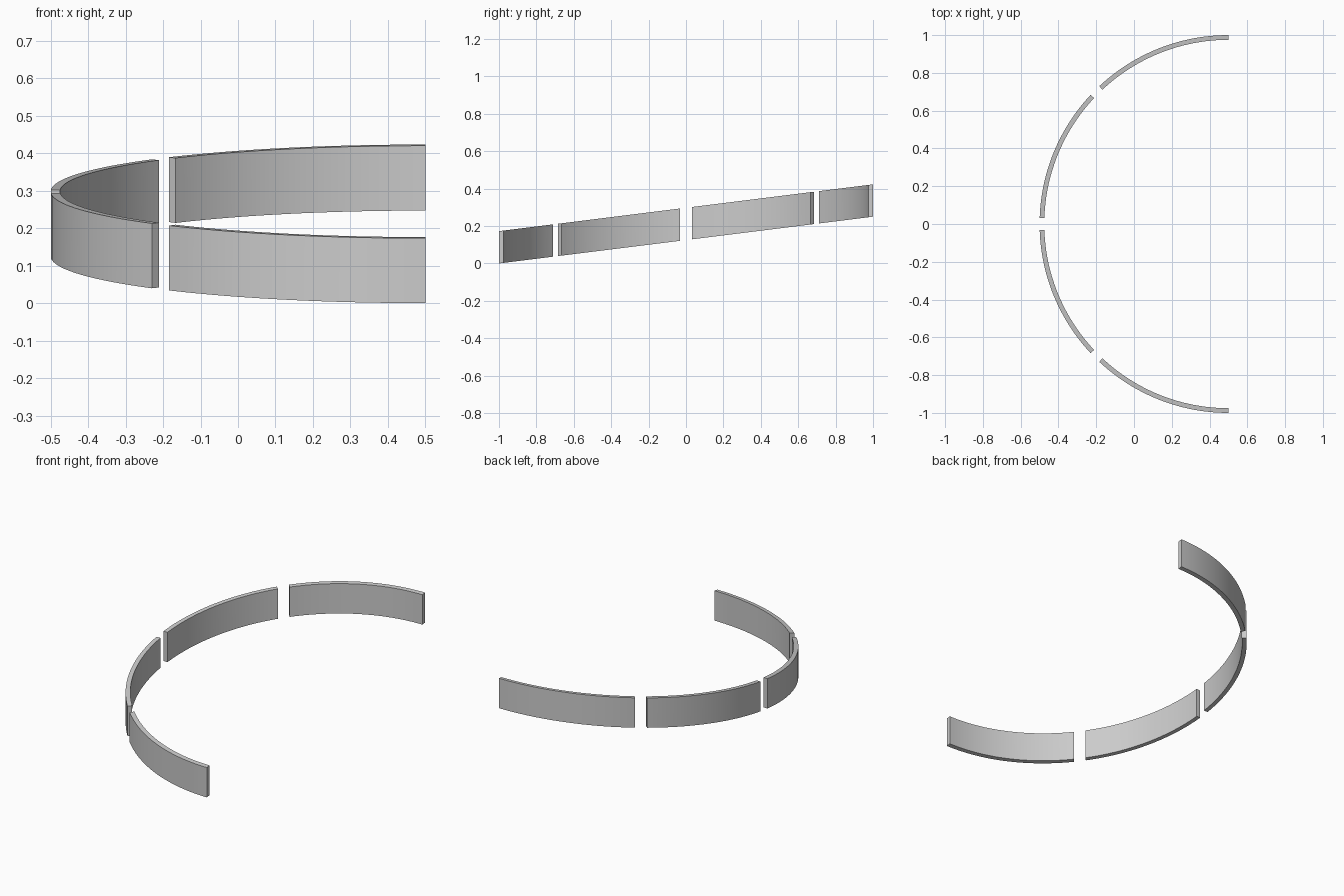
import bpy, bmesh, math

if "Cube" in bpy.data.objects:
    bpy.data.objects.remove(bpy.data.objects["Cube"])

R_OUT, R_IN, HEIGHT, SLOPE, CX = 1.0, 0.975, 0.173, 0.125, 0.5
GAP = 1.85   # half gap between panels, degrees
STEPS = 24


def curved_panel(name, a0, a1):
    """Arc-shaped band rising evenly from front to back."""
    bm = bmesh.new()
    rings = []
    for i in range(STEPS + 1):
        a = math.radians(a0 + (a1 - a0) * i / STEPS)
        ring = []
        for r, h in ((R_OUT, 0), (R_OUT, HEIGHT), (R_IN, HEIGHT), (R_IN, 0)):
            y = r * math.sin(a)
            ring.append(bm.verts.new((CX + r * math.cos(a), y, SLOPE * (y + 1) + h)))
        rings.append(ring)
    for p, q in zip(rings, rings[1:]):
        for k in range(4):
            n = (k + 1) % 4
            bm.faces.new((p[k], p[n], q[n], q[k]))
    bm.faces.new(rings[0])
    bm.faces.new(rings[-1])
    bmesh.ops.recalc_face_normals(bm, faces=bm.faces)
    mesh = bpy.data.meshes.new(name)
    bm.to_mesh(mesh)
    bm.free()
    obj = bpy.data.objects.new(name, mesh)
    bpy.context.collection.objects.link(obj)
    bpy.ops.object.select_all(action='DESELECT')
    obj.select_set(True)
    bpy.context.view_layer.objects.active = obj
    bpy.ops.object.shade_smooth_by_angle(angle=math.radians(30))


# Four panels around the half circle, outer ends flush at 90 and 270 degrees
names = ("back_panel", "back_left_panel", "front_left_panel", "front_panel")
for i, name in enumerate(names):
    start = 90 + 45 * i + (GAP if i > 0 else 0)
    end = 135 + 45 * i - (GAP if i < 3 else 0)
    curved_panel(name, start, end)
